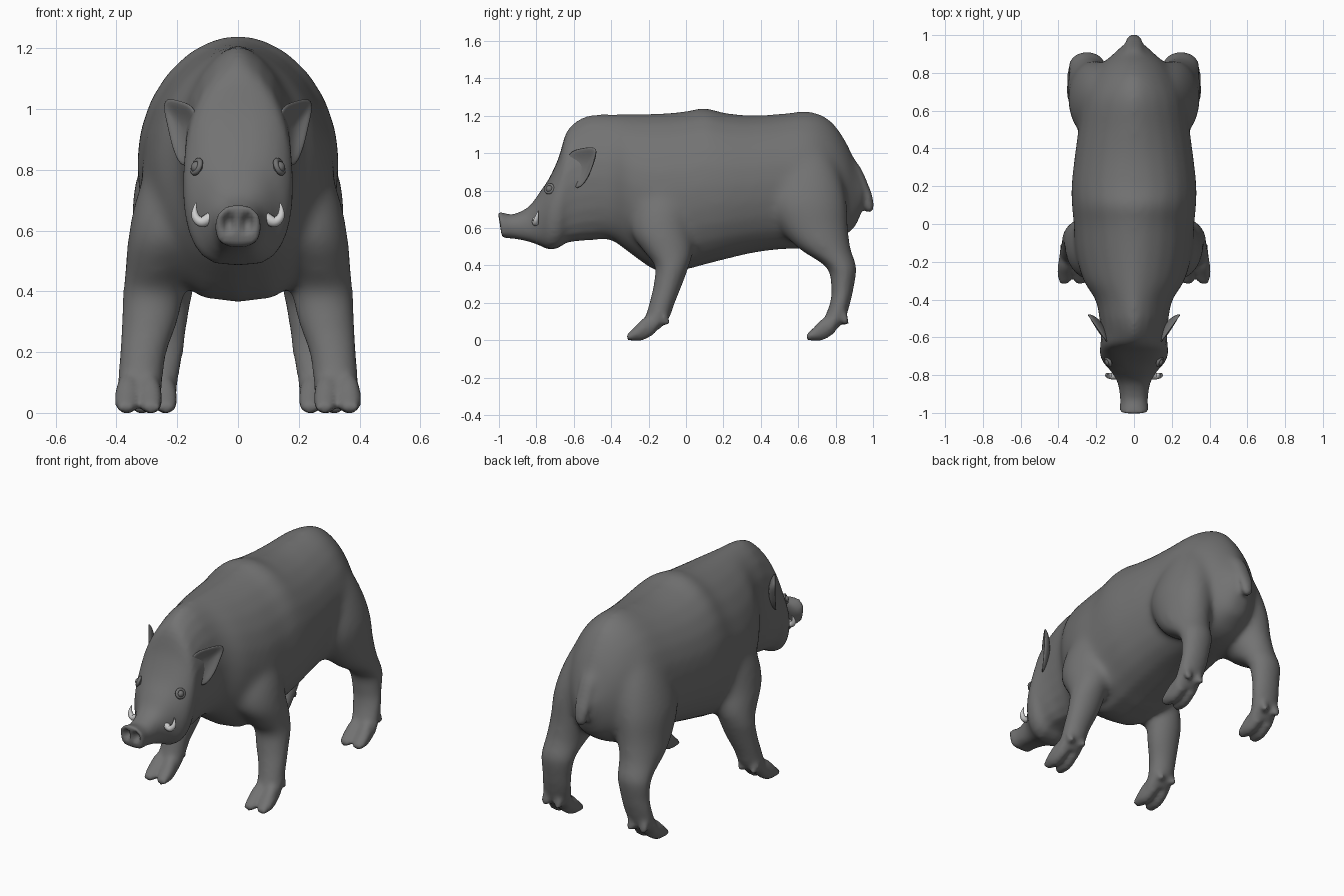
import bpy, bmesh, math
from mathutils import Vector

if "Cube" in bpy.data.objects:
    bpy.data.objects.remove(bpy.data.objects["Cube"])


def resample(rows, n=4):
    """Catmull-Rom interpolation through profile rows."""
    out = []
    for i in range(len(rows) - 1):
        a, b, c, d = (rows[min(max(k, 0), len(rows) - 1)] for k in (i - 1, i, i + 1, i + 2))
        for j in range(n):
            t = j / n
            out.append([0.5 * (2 * q + (r - p) * t + (2 * p - 5 * q + 4 * r - s) * t * t
                               + (3 * q - p - 3 * r + s) * t ** 3) for p, q, r, s in zip(a, b, c, d)])
    return out + [list(rows[-1])]


def tube(bm, rows, axis, sx=1, seg=24):
    """Closed loft. Row = position on axis, x0, x1, v0, v1, upper power, lower power."""
    rings = []
    for w, x0, x1, v0, v1, pt, pb in resample([tuple(r) + (1, 1) if len(r) == 5 else r for r in rows]):
        ring = []
        for k in range(seg):
            t = 2 * math.pi * k / seg
            c, s = math.cos(t), math.sin(t)
            x = (x0 + x1) / 2 + math.copysign(abs(c) ** (pt if s > 0 else pb), c) * (x1 - x0) / 2
            v = (v0 + v1) / 2 + s * (v1 - v0) / 2
            ring.append(bm.verts.new((sx * x, w, v) if axis == 'y' else (sx * x, v, w)))
        rings.append(ring)
    faces = [bm.faces.new(rings[0]), bm.faces.new(rings[-1])]
    for a, b in zip(rings, rings[1:]):
        for k in range(seg):
            m = (k + 1) % seg
            faces.append(bm.faces.new((a[k], a[m], b[m], b[k])))
    bmesh.ops.recalc_face_normals(bm, faces=faces)


def add_object(name, bm):
    me = bpy.data.meshes.new(name)
    bm.to_mesh(me)
    bm.free()
    ob = bpy.data.objects.new(name, me)
    bpy.context.collection.objects.link(ob)
    for p in me.polygons:
        p.use_smooth = True
    return ob


bm = bmesh.new()

# trunk, neck, head and snout: y, bottom, top, half width, upper power
trunk = [(.945, .70, .87, .06, 1.3), (.90, .60, .97, .11, 1.3), (.85, .56, 1.075, .165, 1.3),
         (.77, .51, 1.18, .22, 1.3), (.66, .49, 1.226, .27, 1.25), (.50, .485, 1.212, .295, 1.15),
         (.35, .465, 1.204, .316, 1.05), (.20, .43, 1.218, .332, 1), (.10, .405, 1.245, .33, 1.05),
         (0, .38, 1.226, .32, 1.1), (-.15, .37, 1.214, .31, 1.15), (-.30, .465, 1.21, .268, 1.25),
         (-.40, .535, 1.21, .205, 1.25), (-.50, .535, 1.205, .183, 1.25)]
head = [(-.58, .53, 1.175, .175, 1.3), (-.64, .52, 1.11, .178, 1.1), (-.68, .495, .98, .182, .85),
        (-.73, .485, .87, .165, .8), (-.78, .505, .795, .122, .8), (-.84, .527, .715, .087, .8),
        (-.92, .543, .675, .074, .8), (-.97, .545, .68, .075, .9), (-1.005, .548, .69, .078, .9)]
tube(bm, [(y, -w, w, b, t, p, .75) for y, b, t, w, p in trunk]
     + [(y, -w, w, b, t, p, .6) for y, b, t, w, p in head], 'y')

# tail
tube(bm, [(1.0, -.06, .06, .80, .88), (.92, -.05, .05, .87, .935), (.85, -.045, .045, .915, .967),
          (.77, -.042, .042, .945, .997), (.71, -.034, .034, .955, 1.003), (.683, -.012, .012, .967, .995)], 'z')

# legs: z, inner x, outer x, front y, back y
front = [(.92, .08, .25, -.20, .04), (.72, .08, .332, -.285, .035), (.58, .10, .362, -.295, .03),
         (.48, .14, .372, -.232, .04), (.40, .175, .378, -.168, .017), (.30, .20, .382, -.172, -.02),
         (.20, .235, .388, -.195, -.06), (.12, .247, .394, -.22, -.09), (.06, .25, .40, -.25, -.14)]
hind = [(1.08, .04, .20, .52, .74), (.90, .05, .29, .47, .82), (.74, .06, .342, .44, .86),
        (.60, .08, .35, .50, .868), (.49, .12, .352, .60, .882), (.39, .15, .345, .75, .91),
        (.28, .17, .34, .777, .896), (.20, .18, .347, .77, .878), (.12, .195, .352, .74, .853),
        (.06, .20, .357, .71, .81)]
for sx in (1, -1):
    for leg, tip, xc in ((front, -.316, .327), (hind, .644, .278)):
        tube(bm, leg, 'z', sx)
        for d in (-1, 1):
            # cloven toes
            toe = [(0, .027, 0, .032, .042), (.04, .038, -.002, .07, .04),
                   (.09, .04, 0, .12, .037), (.15, .034, .035, .14, .034)]
            tube(bm, [(tip + y, xc + d * o - w, xc + d * o + w, b, t) for y, w, b, t, o in toe], 'y', sx, 16)
            # dewclaws
            x, y = xc + d * .04, tip + .2
            tube(bm, [(.17, x - .02, x + .02, y - .03, y + .008), (.11, x - .025, x + .025, y - .02, y + .026),
                      (.08, x - .014, x + .014, y, y + .028)], 'z', sx, 12)

# fuse everything into one smooth skin
boar = add_object("boar_body", bm)
bpy.context.view_layer.objects.active = boar
boar.select_set(True)
m = boar.modifiers.new("fuse", 'REMESH')
m.mode = 'VOXEL'
m.voxel_size = .013
m.use_smooth_shade = True
bpy.ops.object.modifier_apply(modifier="fuse")

# blend shoulders and haunches more strongly than head and feet
group = boar.vertex_groups.new(name="trunk")
for v in boar.data.vertices:
    w = min(1, max(0, (v.co.z - .38) / .1)) * min(1, max(0, (v.co.y + .5) / .1)) * min(1, max(0, (.93 - v.co.y) / .05))
    group.add([v.index], w, 'REPLACE')
for name, count in (("relax", 5), ("blend", 40)):
    m = boar.modifiers.new(name, 'SMOOTH')
    m.factor, m.iterations = .5, count
    if name == "blend":
        m.vertex_group = "trunk"
    bpy.ops.object.modifier_apply(modifier=name)

# nostrils and slanted nose disc
for v in boar.data.vertices:
    c = v.co
    if c.y < -.97:
        r = math.hypot((abs(c.x) - .03) / .02, (c.z - .625) / .03)
        if r < 1.2:
            c.y += .035 * max(0, 1 - r * r / 1.44)
    if c.y < -.93:
        c.y += (.68 - c.z) * .16 * min(1, (-.93 - c.y) / .05)

# ears: cupped leaf outline around a recessed centre
for sx, side in ((1, "left"), (-1, "right")):
    bm = bmesh.new()
    rim = [(.258, -.462, 1.045), (.19, -.56, 1.03), (.135, -.64, 1.01), (.125, -.64, .90),
           (.17, -.60, .785), (.212, -.535, .84), (.235, -.495, .95)]
    vs = [bm.verts.new((sx * x, y, z)) for x, y, z in rim]
    mid = bm.verts.new((sx * .16, -.52, .93))
    for i in range(len(vs)):
        bm.faces.new((mid, vs[i], vs[(i + 1) % len(vs)]))
    bmesh.ops.recalc_face_normals(bm, faces=bm.faces[:])
    ear = add_object(side + "_ear", bm)
    s = ear.modifiers.new("thickness", 'SOLIDIFY')
    s.thickness, s.offset = .02, 0
    ear.modifiers.new("round", 'SUBSURF').levels = 2
    ear.modifiers["round"].render_levels = 2

    # eye with lid ring
    bm = bmesh.new()
    bmesh.ops.create_uvsphere(bm, u_segments=16, v_segments=10, radius=.02)
    bmesh.ops.translate(bm, vec=(sx * .135, -.73, .808), verts=bm.verts[:])
    add_object(side + "_eye", bm)
    bpy.ops.mesh.primitive_torus_add(major_radius=.022, minor_radius=.009, major_segments=20, minor_segments=8,
                                     location=(sx * .136, -.73, .81))
    lid = bpy.context.object
    lid.name = side + "_eyelid"
    lid.rotation_euler = Vector((sx * .85, -.4, .35)).to_track_quat('Z', 'Y').to_euler()
    bpy.ops.object.shade_smooth()

    # tusk
    cu = bpy.data.curves.new(side + "_tusk", 'CURVE')
    cu.dimensions = '3D'
    cu.bevel_depth, cu.bevel_resolution, cu.use_fill_caps = .018, 3, True
    pts = [(.07, -.80, .66, 1), (.10, -.805, .635, 1.05), (.125, -.805, .625, .95),
           (.148, -.80, .655, .65), (.138, -.79, .692, .1)]
    sp = cu.splines.new('NURBS')
    sp.points.add(len(pts) - 1)
    for p, (x, y, z, r) in zip(sp.points, pts):
        p.co, p.radius = (sx * x, y, z, 1), r
    sp.use_endpoint_u, sp.order_u = True, 3
    tusk = bpy.data.objects.new(side + "_tusk", cu)
    bpy.context.collection.objects.link(tusk)
    ivory = bpy.data.materials.get("ivory") or bpy.data.materials.new("ivory")
    ivory.diffuse_color = (.9, .9, .87, 1)
    ivory.use_nodes = True
    ivory.node_tree.nodes["Principled BSDF"].inputs["Base Color"].default_value = ivory.diffuse_color
    cu.materials.append(ivory)

# dark grey hide
hide = bpy.data.materials.new("hide")
hide.diffuse_color = (.17, .17, .17, 1)
hide.use_nodes = True
hide.node_tree.nodes["Principled BSDF"].inputs["Base Color"].default_value = hide.diffuse_color
for ob in bpy.context.scene.objects:
    if ob.type == 'MESH':
        ob.data.materials.clear()
        ob.data.materials.append(hide)
